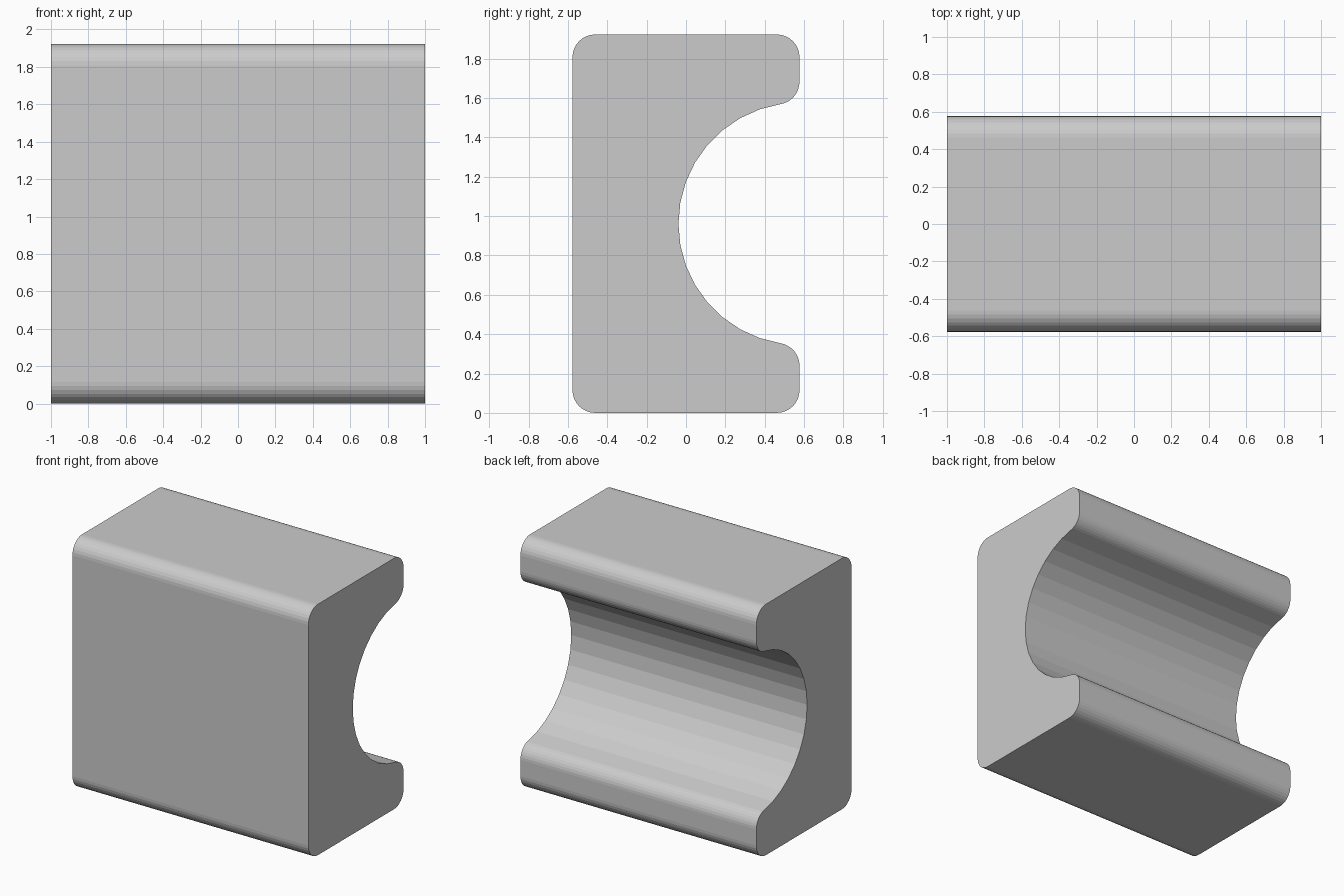
import bpy, bmesh
from math import radians, degrees, sqrt, atan2, cos, sin

if "Cube" in bpy.data.objects:
    bpy.data.objects.remove(bpy.data.objects["Cube"])

U = 1 / 13
HALF_LEN = 1.0
HALF_DEPTH = 7.5 * U
HEIGHT = 25 * U
CORNER = 1.5 * U
GROOVE = 8 * U
MID = HEIGHT / 2


def arc(cy, cz, r, start, end, steps):
    """Points on an arc in the YZ plane, angles in degrees."""
    angles = [radians(start + (end - start) * i / steps) for i in range(steps + 1)]
    return [(cy + r * cos(a), cz + r * sin(a)) for a in angles]


# Lip fillet is tangent to both the back face and the round groove
inner = HALF_DEPTH - CORNER
lift = sqrt((GROOVE + CORNER) ** 2 - CORNER ** 2)
tilt = degrees(atan2(lift, -CORNER))  # direction groove centre -> fillet centre

# Upper half of the outline, then the groove, then the mirrored lower half
upper = arc(-inner, HEIGHT - CORNER, CORNER, 180, 90, 8)
upper += arc(inner, HEIGHT - CORNER, CORNER, 90, 0, 8)
upper += arc(inner, MID + lift, CORNER, 0, tilt - 180, 8)
groove = arc(HALF_DEPTH, MID, GROOVE, tilt, 360 - tilt, 16)[1:-1]
lower = [(y, HEIGHT - z) for y, z in reversed(upper)]
profile = upper + groove + lower

# Extrude the outline along X
bm = bmesh.new()
face = bm.faces.new([bm.verts.new((-HALF_LEN, y, z)) for y, z in profile])
result = bmesh.ops.extrude_face_region(bm, geom=[face], use_keep_orig=True)
new_verts = [v for v in result["geom"] if isinstance(v, bmesh.types.BMVert)]
bmesh.ops.translate(bm, verts=new_verts, vec=(2 * HALF_LEN, 0, 0))
bmesh.ops.recalc_face_normals(bm, faces=bm.faces[:])

mesh = bpy.data.meshes.new("grooved_block")
bm.to_mesh(mesh)
bm.free()
block = bpy.data.objects.new("grooved_block", mesh)
bpy.context.collection.objects.link(block)
